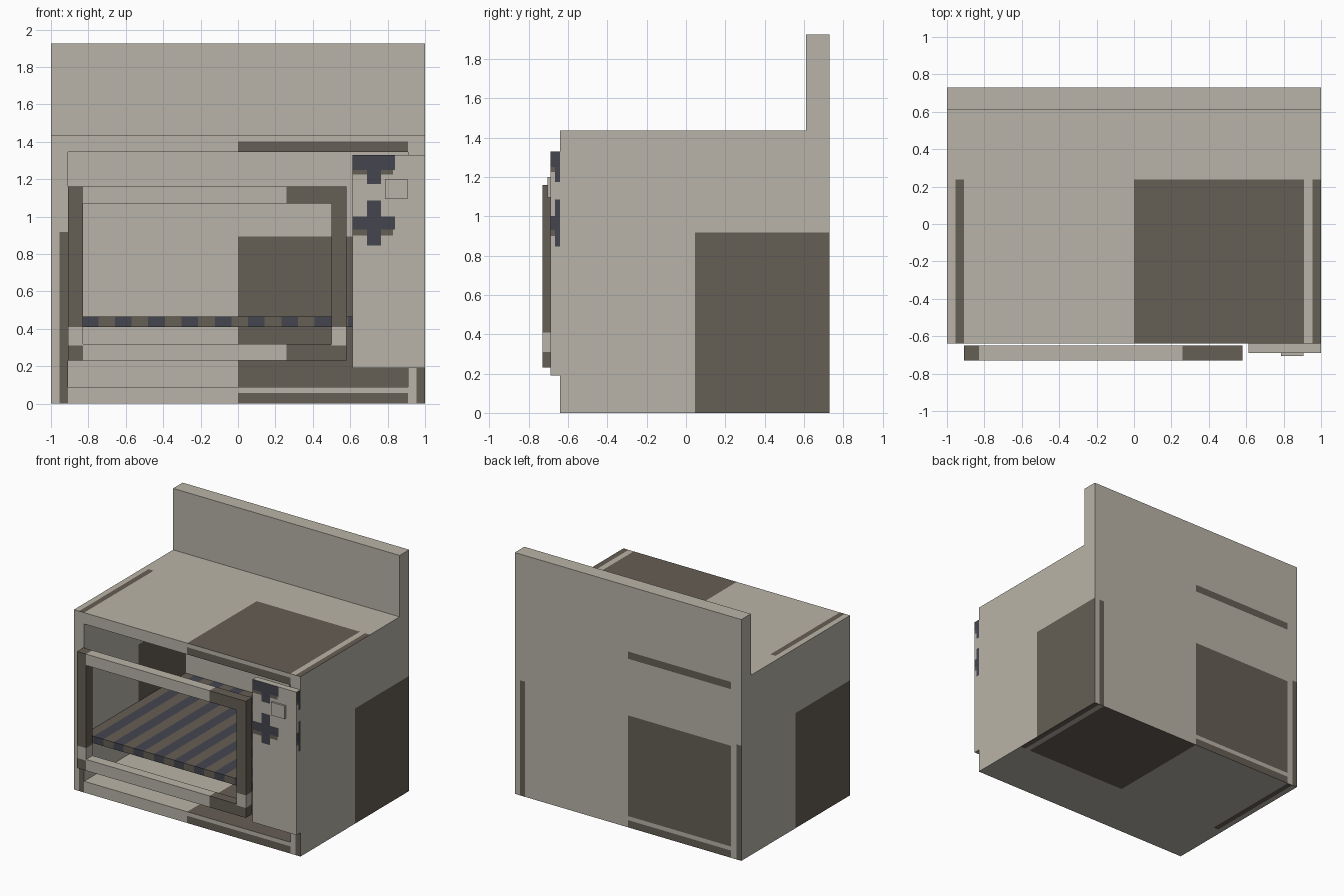
import bpy
import bmesh
import math
from mathutils import Vector

if "Cube" in bpy.data.objects:
    bpy.data.objects.remove(bpy.data.objects["Cube"], do_unlink=True)


def make_material(name, rgb):
    mat = bpy.data.materials.new(name)
    mat.use_nodes = True
    mat.diffuse_color = (*rgb, 1)
    mat.node_tree.nodes["Principled BSDF"].inputs["Base Color"].default_value = (*rgb, 1)
    return mat


LIGHT, BROWN, NAVY = 0, 1, 2
MATERIALS = [
    make_material("warm_grey_enamel", (0.485, 0.456, 0.392)),
    make_material("dark_brown", (0.130, 0.112, 0.089)),
    make_material("dark_navy", (0.058, 0.060, 0.078)),
]


def box(name, low, high, cuts=((), (), ()), rule=None):
    """Box between two corners, cut along each axis, coloured by rule(centre, normal)."""
    low, high = Vector(low), Vector(high)
    bm = bmesh.new()
    bmesh.ops.create_cube(bm, size=1)
    for v in bm.verts:
        for i in range(3):
            v.co[i] = high[i] if v.co[i] > 0 else low[i]
    for axis, values in enumerate(cuts):
        normal = Vector([float(i == axis) for i in range(3)])
        for value in values:
            geom = bm.verts[:] + bm.edges[:] + bm.faces[:]
            bmesh.ops.bisect_plane(bm, geom=geom, plane_co=normal * value, plane_no=normal)
    bm.normal_update()
    if rule:
        for f in bm.faces:
            f.material_index = rule(f.calc_center_median(), f.normal)
    mesh = bpy.data.meshes.new(name)
    bm.to_mesh(mesh)
    bm.free()
    for mat in MATERIALS:
        mesh.materials.append(mat)
    obj = bpy.data.objects.new(name, mesh)
    bpy.context.collection.objects.link(obj)
    return obj


def patched_panel(name, low, high):
    """Panel whose every side carries a brown patch in its lower right part."""
    low, high = Vector(low), Vector(high)
    mid, size = (low + high) / 2, high - low
    part = 0.64
    cuts = ((mid.x,),
            (mid.y, low.y + part * size.y, high.y - part * size.y),
            (low.z + part * size.z,))

    def rule(c, n):
        if abs(n.z) > 0.5:
            right, up = Vector((1, 0, 0)), Vector((0, n.z, 0))
        else:
            right, up = Vector((0, 0, 1)).cross(n), Vector((0, 0, 1))
        height = (c - mid).dot(up) / abs(size.dot(up)) + 0.5
        return BROWN if (c - mid).dot(right) > 0 and height < part else LIGHT

    box(name, low, high, cuts, rule)


# Oven body: five panels around an open cavity
FRONT, BACK, TOP, WALL = -0.64, 0.73, 1.435, 0.91
patched_panel("right_side_panel", (-1, FRONT, 0), (-WALL, BACK, TOP))
patched_panel("left_side_panel", (WALL, FRONT, 0), (1, BACK, TOP))
patched_panel("bottom_panel", (-WALL, FRONT, 0), (WALL, BACK, 0.09))
patched_panel("top_panel", (-WALL, FRONT, 1.345), (WALL, BACK, TOP))
patched_panel("back_panel", (-WALL, 0.64, 0.09), (WALL, BACK, 1.345))
box("backsplash", (-1, 0.61, TOP), (1, BACK, 1.925))

# Striped rack
STRIPE, START = 0.089, -0.48
stripes = [START + STRIPE * k for k in range(-4, 16)]
box("rack", (-WALL, -0.63, 0.41), (WALL, 0.64, 0.465), (stripes, (), ()),
    lambda c, n: BROWN if math.floor((c.x - START) / STRIPE) % 2 else NAVY)

# Door frame: two posts with a light band, two rails with a brown end
DOOR_Y = (-0.73, -0.65)
for name, x0, x1 in (("door_right_post", -WALL, -0.83), ("door_left_post", 0.5, 0.58)):
    box(name, (x0, DOOR_Y[0], 0.23), (x1, DOOR_Y[1], 1.16), ((), (), (0.31, 0.41)),
        lambda c, n: LIGHT if 0.31 < c.z < 0.41 else BROWN)
for name, z0, z1 in (("door_bottom_rail", 0.23, 0.32), ("door_top_rail", 1.07, 1.16)):
    box(name, (-0.83, DOOR_Y[0], z0), (0.5, DOOR_Y[1], z1), ((0.26,), (), ()),
        lambda c, n: BROWN if c.x > 0.26 else LIGHT)

# Control panel with two painted cross knobs
STEM_X = (0.69, 0.765)
BAR_END, SHADE_END, STEM_Y = 0.84, 0.83, -0.665
# Each knob: stem bottom, shade bottom, bar bottom, bar top, stem top
KNOBS = ((1.175, 1.225, 1.25, 1.33, 1.33), (0.845, 0.9, 0.93, 1.0, 1.085))


def knob_rule(c, n):
    if abs(n.z) > 0.5 or n.y > 0.5:
        return LIGHT
    on_side = abs(n.x) > 0.5
    on_stem = c.y > STEM_Y if on_side else STEM_X[0] < c.x < STEM_X[1]
    for stem_low, shade, bar_low, bar_high, stem_high in KNOBS:
        if on_stem and stem_low < c.z < stem_high:
            return NAVY
        if bar_low < c.z < bar_high and (on_side or c.x < BAR_END):
            return NAVY
        if shade < c.z < bar_low and (on_side or c.x < SHADE_END):
            return BROWN
    return LIGHT


levels = sorted({z for knob in KNOBS for z in knob if z < 1.33})
box("control_panel", (0.613, -0.69, 0.19), (1, FRONT, 1.33),
    ((*STEM_X, SHADE_END, BAR_END), (STEM_Y,), levels), knob_rule)
box("control_button", (0.785, -0.705, 1.095), (0.905, -0.69, 1.2))
